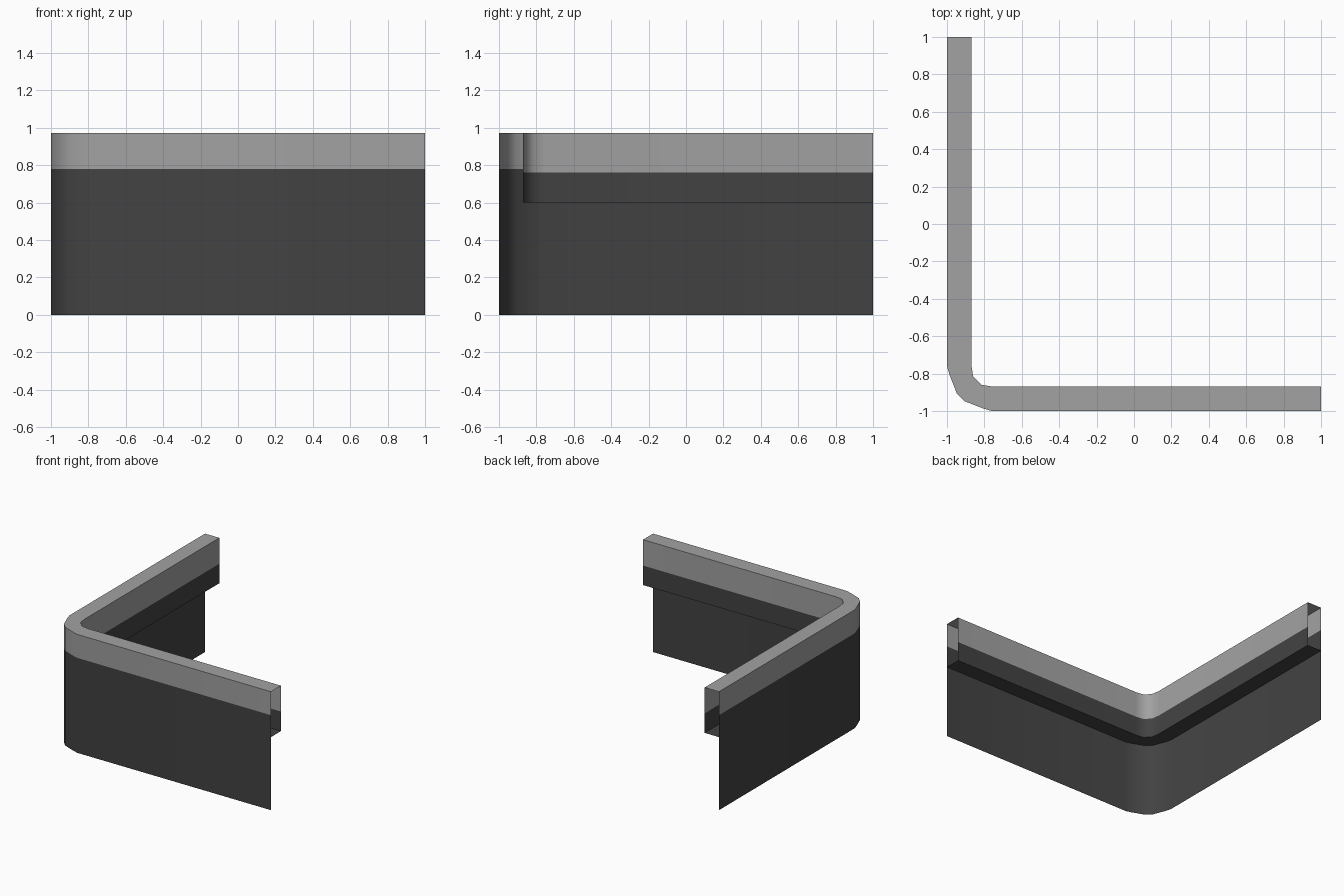
import bpy

if "Cube" in bpy.data.objects:
    bpy.data.objects.remove(bpy.data.objects["Cube"])

TOP, LIP = 0.973, 0.60          # top of the wall, underside of the inner ledge


def material(name, value):
    m = bpy.data.materials.new(name)
    m.diffuse_color = (value, value, value, 1)
    m.use_nodes = True
    m.node_tree.nodes["Principled BSDF"].inputs["Base Color"].default_value = m.diffuse_color
    return m


grey = material("light grey trim", 0.36)
dark = material("dark grey wall", 0.055)


def path(half):
    """Mirror half of the L-shaped plan across its diagonal (x <-> y)."""
    return half + [(y, x) for x, y in reversed(half)]


outer = path([(-1, 1), (-1, -0.76), (-0.985, -0.81), (-0.947, -0.907)])
inner = path([(-0.87, 1), (-0.87, -0.75), (-0.86, -0.815)])


def make(name, verts, faces, mats, smooth=False):
    me = bpy.data.meshes.new(name)
    me.from_pydata(verts, [], faces)
    ob = bpy.data.objects.new(name, me)
    bpy.context.collection.objects.link(ob)
    for m in mats:
        me.materials.append(m)
    for p in me.polygons:
        p.use_smooth = smooth
    return ob


def wall(name, pts, heights, flip):
    """Single sheet along the path: dark band below, grey band above."""
    n = len(pts)
    verts = [(x, y, z) for z in heights for x, y in pts]
    faces = []
    for r in range(2):
        for i in range(n - 1):
            f = (r * n + i, r * n + i + 1, (r + 1) * n + i + 1, (r + 1) * n + i)
            faces.append(f[::-1] if flip else f)
    ob = wall_ob = make(name, verts, faces, [dark, grey], True)
    for p in ob.data.polygons:
        p.material_index = 1 if p.center.z > heights[1] else 0
    return wall_ob


def cap(name, z, mat, up):
    """Flat L-shaped strip between the outer and inner paths."""
    loop = [(x, y, z) for x, y in outer + inner[::-1]]
    idx = list(range(len(loop)))
    make(name, loop, [idx if up else idx[::-1]], [mat])


# Outer and inner sheets
wall("outer_wall", outer, (0, 0.78, TOP), False)
wall("inner_wall", inner, (LIP, 0.76, TOP), True)

# Flat top and ledge underside; the ends stay open
cap("top_trim", TOP, grey, True)
cap("ledge_underside", LIP, dark, False)
